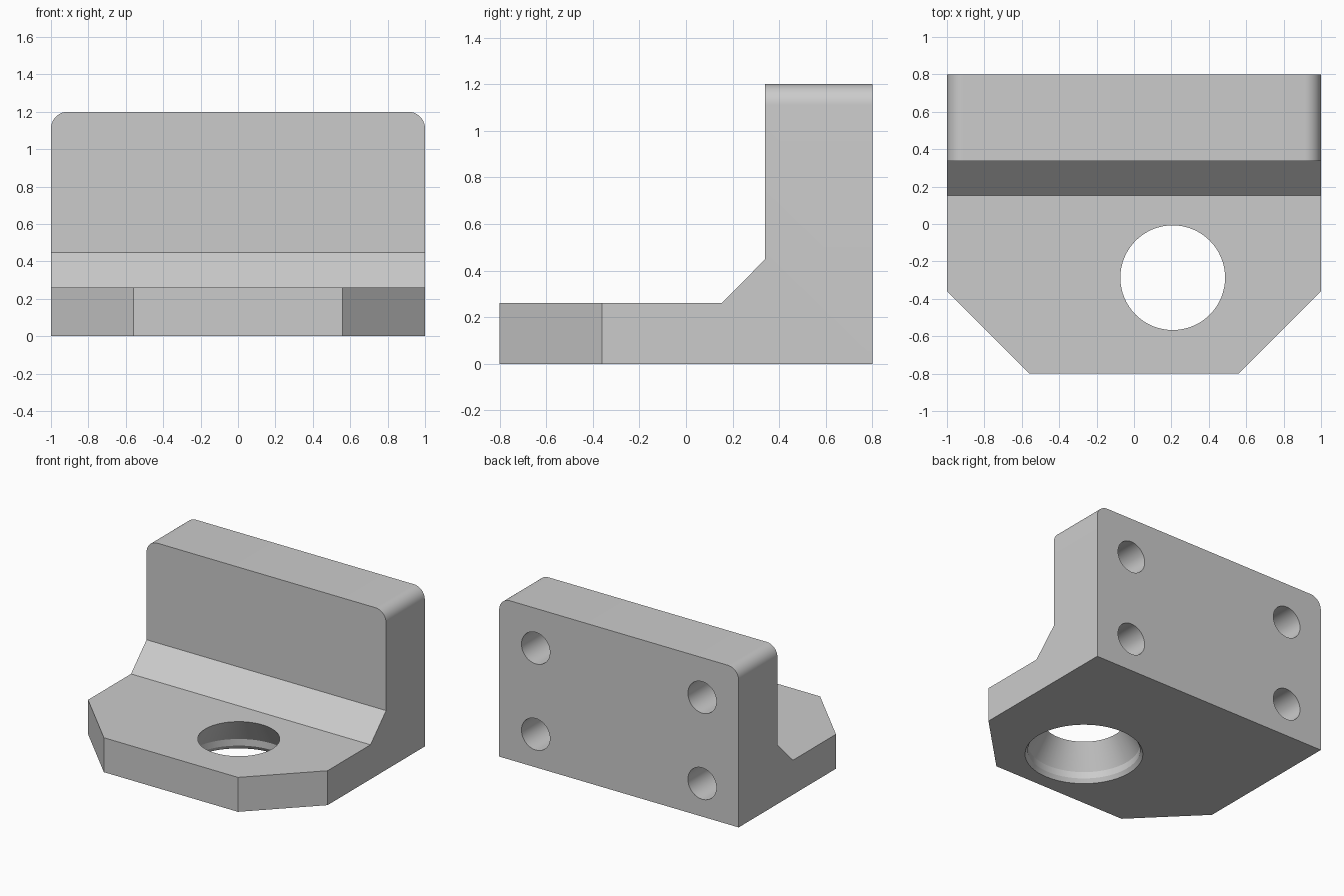
import bpy, bmesh, math
from mathutils import Vector, Matrix

cube = bpy.data.objects.get("Cube")
if cube:
    bpy.data.objects.remove(cube, do_unlink=True)

grey = bpy.data.materials.new("plain grey")
grey.use_nodes = True
grey.diffuse_color = (0.6, 0.6, 0.6, 1)
grey.node_tree.nodes["Principled BSDF"].inputs["Base Color"].default_value = (0.6, 0.6, 0.6, 1)


def make_object(name, bm):
    bmesh.ops.recalc_face_normals(bm, faces=bm.faces)
    mesh = bpy.data.meshes.new(name)
    bm.to_mesh(mesh)
    bm.free()
    mesh.materials.append(grey)
    obj = bpy.data.objects.new(name, mesh)
    bpy.context.collection.objects.link(obj)
    return obj


def turned_cutter(name, profile, matrix, sides=64):
    """Solid of revolution about z from (radius, height) points."""
    bm = bmesh.new()
    rings = []
    for r, z in profile:
        rings.append([bm.verts.new((r * math.cos(a), r * math.sin(a), z))
                      for a in (i * math.tau / sides for i in range(sides))])
    for low, high in zip(rings, rings[1:]):
        for i in range(sides):
            j = (i + 1) % sides
            bm.faces.new((low[i], low[j], high[j], high[i]))
    bm.faces.new(rings[0])
    bm.faces.new(rings[-1])
    bm.transform(matrix)
    obj = make_object(name, bm)
    obj.hide_render = True
    return obj


# Bracket body: L-shaped side profile pulled across the width
side = [(-0.8, 0), (0.8, 0), (0.8, 1.2), (0.338, 1.2),
        (0.338, 0.447), (0.152, 0.26), (-0.8, 0.26)]
bm = bmesh.new()
face = bm.faces.new([bm.verts.new((-1, y, z)) for y, z in side])
pulled = bmesh.ops.extrude_face_region(bm, geom=[face])
bmesh.ops.translate(bm, vec=(2, 0, 0),
                    verts=[v for v in pulled["geom"] if isinstance(v, bmesh.types.BMVert)])

# Angled front corners of the base
for s in (-1, 1):
    cut = bmesh.ops.bisect_plane(bm, geom=bm.verts[:] + bm.edges[:] + bm.faces[:],
                                 plane_co=(s, -0.36, 0), plane_no=Vector((s, -1, 0)),
                                 clear_outer=True)
    bmesh.ops.holes_fill(bm, edges=[e for e in bm.edges if e.is_boundary])
bmesh.ops.recalc_face_normals(bm, faces=bm.faces)

# Rounded upper corners of the wall
corners = [e for e in bm.edges
           if all(v.co.z > 1.19 and abs(v.co.x) > 0.99 for v in e.verts)
           and abs(e.verts[0].co.x - e.verts[1].co.x) < 0.01]
bmesh.ops.bevel(bm, geom=corners, offset=0.09, segments=10, profile=0.5, affect='EDGES')
bracket = make_object("bracket_body", bm)

# Tapered through hole, widening to a lipped seat underneath
cutters = [turned_cutter("base_hole_cutter",
                         [(0.404, -0.1), (0.404, 0), (0.385, 0.03), (0.385, 0.08),
                          (0.28, 0.26), (0.28, 0.4)],
                         Matrix.Translation((0.207, -0.287, 0)))]

# Four blind mounting holes in the back
for x in (-0.695, 0.695):
    for z in (0.25, 0.9):
        place = Matrix.Translation((x, 0.8, z)) @ Matrix.Rotation(math.pi / 2, 4, 'X')
        cutters.append(turned_cutter("mounting_hole_cutter",
                                     [(0.119, -0.1), (0.119, 0.36)], place, 48))

bpy.ops.object.select_all(action='DESELECT')
bracket.select_set(True)
bpy.context.view_layer.objects.active = bracket
for cutter in cutters:
    mod = bracket.modifiers.new("hole", 'BOOLEAN')
    mod.operation = 'DIFFERENCE'
    mod.solver = 'EXACT'
    mod.object = cutter
    bpy.ops.object.modifier_apply(modifier=mod.name)
    bpy.data.objects.remove(cutter, do_unlink=True)

bpy.ops.object.shade_smooth_by_angle(angle=math.radians(20))
